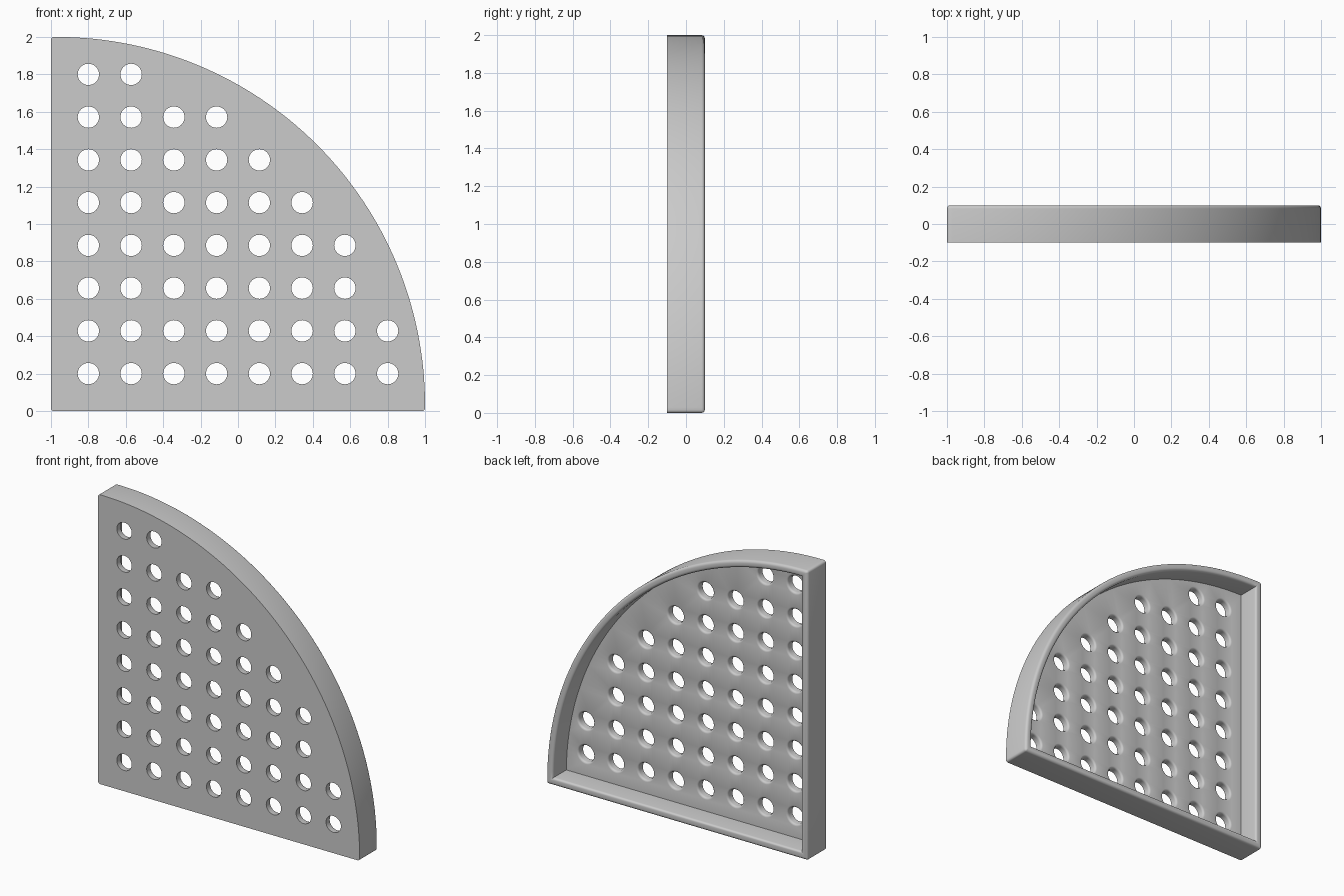
import bpy, bmesh, math

cube = bpy.data.objects.get("Cube")
if cube:
    bpy.data.objects.remove(cube, do_unlink=True)

FRONT, BACK = -0.1, 0.1
FLOOR = -0.05          # inner face of the perforated plate
WALL = 0.05            # rim thickness
FILLET = 0.018         # rounding of the rim edges
STRAIGHT = 0.03        # short straight run before the arc begins
CORNER = 0.015
HOLE_R, HOLE_FILLET = 0.057, 0.014

bm = bmesh.new()


def corner(x, z, r, start):
    """Rounded corner, running counter-clockwise about its centre (x, z)."""
    angles = [math.radians(start + 30 * k) for k in range(4)]
    return [(x + r * math.cos(a), z + r * math.sin(a)) for a in angles]


def outline(inset):
    """Quarter-disc outline shrunk by inset."""
    r = max(CORNER - inset, 0)
    m = inset + r
    radius = 2 - STRAIGHT - inset
    a0 = math.asin(max(0, inset - STRAIGHT) / radius)
    a1 = math.pi / 2 - a0
    arc = []
    for k in range(65):
        a = a0 + (a1 - a0) * k / 64
        arc.append((-1 + STRAIGHT + radius * math.cos(a),
                    STRAIGHT + radius * math.sin(a)))
    return (corner(-1 + m, m, r, 180) + corner(1 - m, m, r, 270)
            + arc + corner(-1 + m, 2 - m, r, 90))


def circle(cx, cz, r, n=32):
    return [(cx + r * math.cos(math.tau * k / n),
             cz + r * math.sin(math.tau * k / n)) for k in range(n)]


def skin(loops):
    """Join successive (points, y) loops; return the first and last loop edges."""
    rings = [[bm.verts.new((x, y, z)) for x, z in pts] for pts, y in loops]
    n = len(rings[0])
    for a, b in zip(rings, rings[1:]):
        for k in range(n):
            j = (k + 1) % n
            bm.faces.new((a[k], a[j], b[j], b[k]))
    return [[bm.edges.get((ring[k], ring[(k + 1) % n])) for k in range(n)]
            for ring in (rings[0], rings[-1])]


def quarter(steps=4):
    return [math.pi / 2 * k / steps for k in range(steps + 1)]


# Rim: outer wall, rounded back edge, inner wall
profile = [(0, FRONT)]
profile += [(FILLET * (1 - math.cos(a)), BACK - FILLET * (1 - math.sin(a)))
            for a in quarter()]
profile += [(WALL - FILLET * (1 - math.sin(a)), BACK - FILLET * (1 - math.cos(a)))
            for a in quarter()]
profile += [(WALL, FLOOR)]
front_edges, floor_edges = skin([(outline(i), y) for i, y in profile])

# Round holes on a square grid, with softened inner edges
pitch = 1.6 / 7
for i in range(8):
    for j in range(8):
        cx, cz = -0.8 + i * pitch, 0.2 + j * pitch
        if math.hypot(cx + 1, cz) > 1.88:
            continue
        loops = [(circle(cx, cz, HOLE_R), FRONT)]
        loops += [(circle(cx, cz, HOLE_R + HOLE_FILLET * (1 - math.cos(a))),
                   FLOOR - HOLE_FILLET * (1 - math.sin(a))) for a in quarter(3)]
        first, last = skin(loops)
        front_edges += first
        floor_edges += last

# Merge collapsed corner points, then fill the two plate faces
bmesh.ops.remove_doubles(bm, verts=bm.verts[:], dist=0.0004)
for y in (FRONT, FLOOR):
    border = [e for e in bm.edges if e.is_boundary
              and all(abs(v.co.y - y) < 1e-5 for v in e.verts)]
    bmesh.ops.triangle_fill(bm, edges=border, use_beauty=True, normal=(0, 1, 0))
bmesh.ops.recalc_face_normals(bm, faces=bm.faces[:])

mesh = bpy.data.meshes.new("perforated_tray")
bm.to_mesh(mesh)
bm.free()
tray = bpy.data.objects.new("perforated_tray", mesh)
bpy.context.collection.objects.link(tray)

# Plain grey material
grey = bpy.data.materials.new("light_grey")
grey.use_nodes = True
colour = (0.6, 0.6, 0.6, 1)
grey.diffuse_color = colour
grey.node_tree.nodes["Principled BSDF"].inputs["Base Color"].default_value = colour
mesh.materials.append(grey)

bpy.ops.object.select_all(action="DESELECT")
tray.select_set(True)
bpy.context.view_layer.objects.active = tray
bpy.ops.object.shade_smooth_by_angle(angle=math.radians(35))
